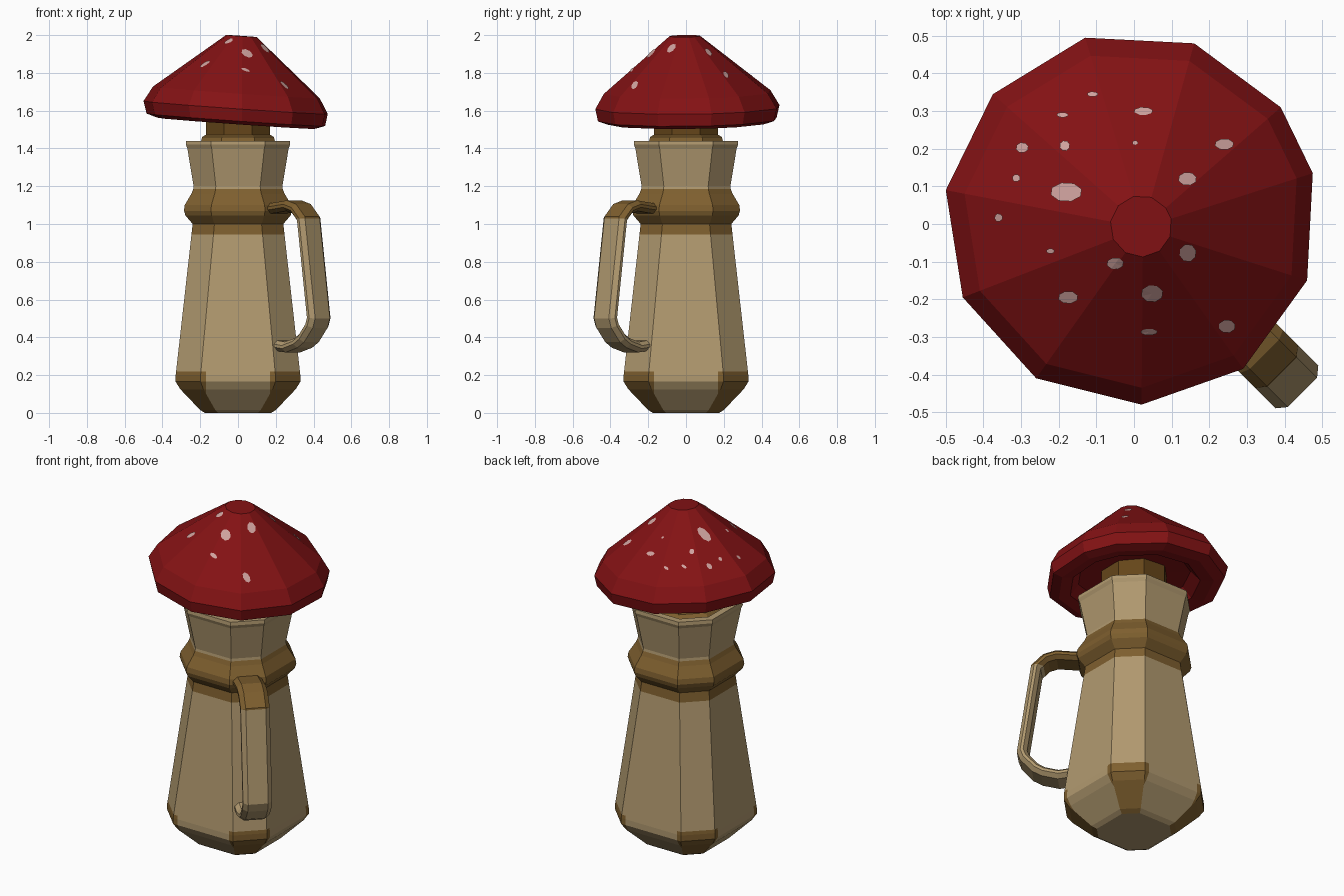
import bpy, bmesh, math
from mathutils import Vector
from mathutils.bvhtree import BVHTree

if "Cube" in bpy.data.objects:
    bpy.data.objects.remove(bpy.data.objects["Cube"])


def mat(name, r, g, b):
    m = bpy.data.materials.new(name)
    m.diffuse_color = (r, g, b, 1)
    m.use_nodes = True
    m.node_tree.nodes["Principled BSDF"].inputs["Base Color"].default_value = m.diffuse_color
    return m


TAN = mat("tan clay", 0.44, 0.32, 0.16)
BROWN = mat("brown glaze", 0.21, 0.115, 0.028)
CORK = mat("dark cork", 0.13, 0.06, 0.01)
RED = mat("red cap", 0.23, 0.006, 0.007)
PALE = mat("pale spot", 0.62, 0.36, 0.34)


def finish(name, bm, mats, fix=True):
    if fix:
        bmesh.ops.recalc_face_normals(bm, faces=bm.faces)
    me = bpy.data.meshes.new(name)
    bm.to_mesh(me)
    for m in mats:
        me.materials.append(m)
    ob = bpy.data.objects.new(name, me)
    bpy.context.collection.objects.link(ob)
    return ob


def loft(rings):
    """Skin a list of closed rings and cap both ends."""
    bm = bmesh.new()
    vs = [[bm.verts.new(p) for p in ring] for ring in rings]
    n = len(vs[0])
    for a, b in zip(vs, vs[1:]):
        for i in range(n):
            j = (i + 1) % n
            bm.faces.new((a[i], a[j], b[j], b[i]))
    bm.faces.new(vs[0])
    bm.faces.new(vs[-1])
    return bm


def octagon(R, z, k):
    c = R * k
    return [(R, -c, z), (R, c, z), (c, R, z), (-c, R, z),
            (-R, c, z), (-R, -c, z), (-c, -R, z), (c, -R, z)]


def cut(bm, co, no, faces=None):
    fs = list(bm.faces) if faces is None else faces
    geom = set(fs)
    for f in fs:
        geom.update(f.edges)
        geom.update(f.verts)
    bmesh.ops.bisect_plane(bm, geom=list(geom), plane_co=co, plane_no=no)


# jug body: square with cut corners, belly, collar band and flared neck
profile = [(.175, 0, .6), (.20, .015, .6), (.305, .125, .6), (.33, .165, .6), (.33, .20, .6),
           (.24, 1.0, .52), (.278, 1.045, .5), (.286, 1.07, .5), (.282, 1.10, .5),
           (.247, 1.16, .5), (.237, 1.185, .5), (.235, 1.20, .5), (.268, 1.40, .52),
           (.276, 1.42, .52), (.274, 1.44, .52), (.235, 1.44, .52), (.22, 1.42, .5)]
body = loft([octagon(*p) for p in profile])
cut(body, (0, 0, .945), (0, 0, 1))
cut(body, (0, 0, .22), (0, 0, 1))
for s in (-.17, .17):
    for axis in (0, 1):
        no = Vector((0, 0, 0))
        no[axis] = 1
        low = [f for f in body.faces
               if .001 < f.calc_center_median().z < .22]
        cut(body, no * s, no, low)
for f in body.faces:
    c = f.calc_center_median()
    corner = min(abs(c.x), abs(c.y)) > .115 and .001 < c.z < .22
    if .945 < c.z < 1.185 or corner:
        f.material_index = 1
finish("jug_body", body, [TAN, BROWN])

# stopper: collar in the jug mouth and a plug up into the cap
finish("stopper_collar", loft([octagon(.225, 1.41, .5), octagon(.195, 1.44, .45),
                               octagon(.19, 1.46, .45), octagon(.172, 1.472, .43)]), [BROWN])
finish("stopper_plug", loft([octagon(.17, 1.45, .43), octagon(.17, 1.62, .43)]), [CORK])

# handle: bevelled strap swept along a path in the front-right corner plane
path = [(.25, 1.105), (.34, 1.115), (.42, 1.125), (.49, 1.105), (.555, 1.04),
        (.633, .50), (.615, .45), (.55, .375), (.50, .345), (.41, .32), (.33, .33)]
section = [(.055, 0), (.08, .02), (.08, .036), (.055, .055),
           (-.055, .055), (-.08, .036), (-.08, .02), (-.055, 0)]
h = math.sqrt(.5)
pts = [Vector(p) for p in path]
rings = []
for i, p in enumerate(pts):
    d0 = (p - pts[max(i - 1, 0)]).normalized() if i else (pts[1] - p).normalized()
    d1 = (pts[i + 1] - p).normalized() if i + 1 < len(pts) else d0
    d = (d0 + d1).normalized()
    n = Vector((d.y, -d.x)) / max(d.dot(d0), .5)
    ring = []
    for w, t in section:
        q = p + n * t
        ring.append(((q.x + w) * h, (w - q.x) * h, q.y))
    rings.append(ring)
handle = loft(rings)
cut(handle, (0, 0, 1.03), (0, 0, 1))
for f in handle.faces:
    f.material_index = 1 if f.calc_center_median().z > 1.03 else 0
finish("handle", handle, [TAN, BROWN])

# mushroom cap: eleven-sided, tilted down toward the right
rim = [(-.13, .495), (.16, .48), (.39, .31), (.475, .135), (.46, -.15), (.29, -.385),
       (.02, -.48), (-.26, -.41), (-.455, -.195), (-.5, .09), (-.375, .345)]


def cap_ring(s, z):
    return [(x * s + .024 * (1 - s), y * s - .01 * (1 - s),
             z - .07 * (x * s) + .012 * y * s) for x, y in rim]


cap = loft([cap_ring(s, z) for s, z in
            [(.25, 1.615), (.62, 1.60), (.72, 1.54), (.86, 1.532), (.97, 1.55),
             (1, 1.615), (.905, 1.695), (.165, 1.995)]])
finish("mushroom_cap", cap, [RED])
tree = BVHTree.FromBMesh(cap)

# pale spots: thin patches laid on the cap (x, y, half width, half depth)
spots = [(-.11, .345, .015, .007), (-.19, .29, .016, .007), (.025, .30, .026, .011),
         (.24, .212, .026, .015), (-.297, .203, .017, .014), (-.184, .208, .014, .014),
         (-.313, .122, .011, .010), (-.18, .085, .043, .026), (.142, .12, .025, .018),
         (-.36, .017, .011, .011), (-.222, -.072, .011, .007), (.143, -.077, .023, .024),
         (-.05, -.105, .023, .016), (.048, -.185, .030, .023), (-.175, -.195, .027, .017),
         (.04, -.287, .023, .009), (.247, -.272, .023, .018), (.003, .216, .008, .006)]


def on_cap(x, y):
    hit, nor, _, _ = tree.ray_cast(Vector((x, y, 3)), Vector((0, 0, -1)))
    return hit + Vector((0, 0, .005))


sb = bmesh.new()
for x, y, a, b in spots:
    mid = sb.verts.new(on_cap(x, y))
    edge = [sb.verts.new(on_cap(x + a * math.cos(t * math.pi / 4 + .3),
                                y + b * math.sin(t * math.pi / 4 + .3))) for t in range(8)]
    for i in range(8):
        sb.faces.new((mid, edge[i], edge[(i + 1) % 8]))
finish("cap_spots", sb, [PALE], fix=False)
